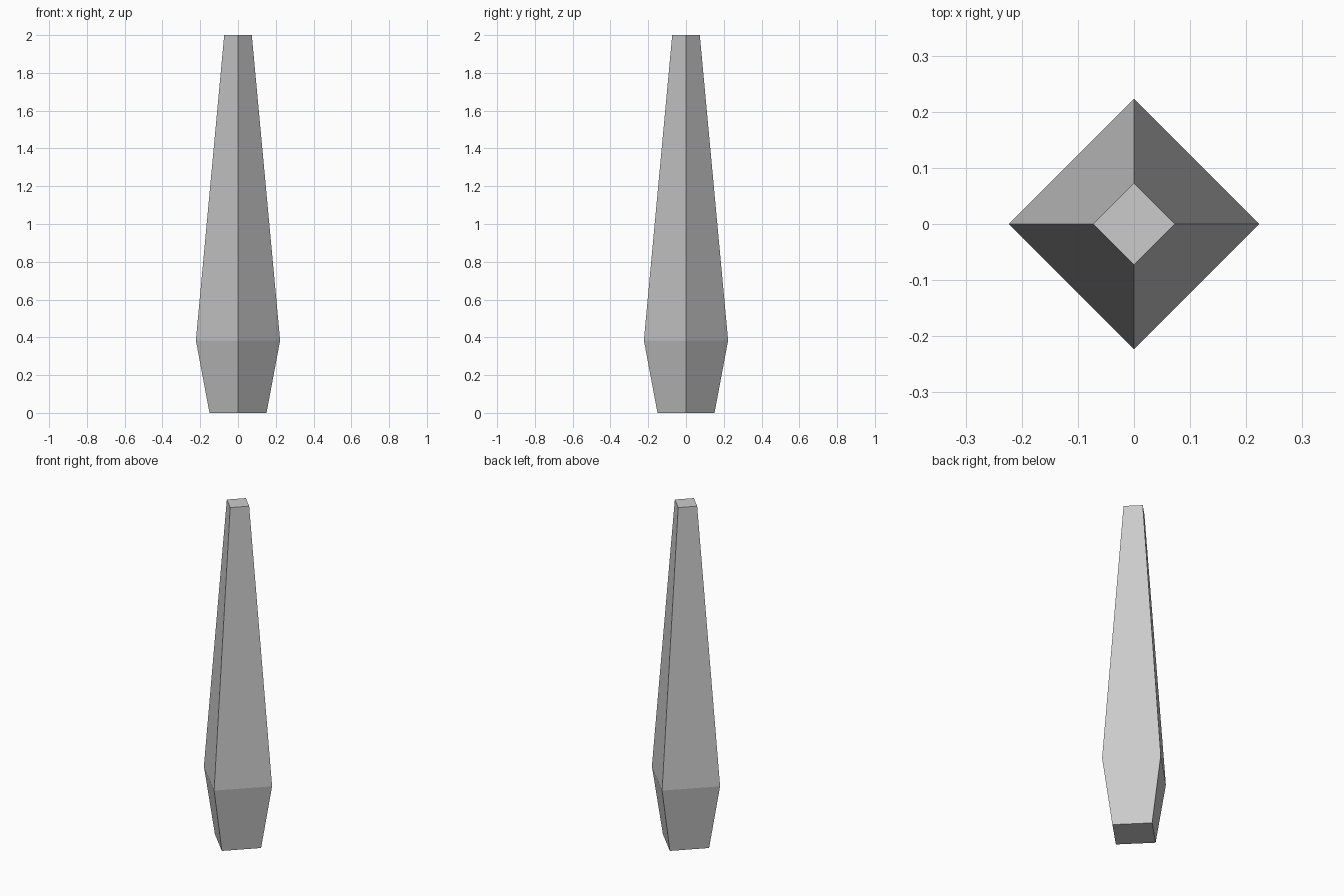
import bpy, bmesh
from math import cos, sin, pi

if "Cube" in bpy.data.objects:
    bpy.data.objects.remove(bpy.data.objects["Cube"])

# Tapered four-sided spike: (radius to corner, height) profile
profile = [(0.151, 0.0), (0.223, 0.384), (0.073, 2.0)]
SIDES = 4

bm = bmesh.new()
rings = [[bm.verts.new((r * cos(2 * pi * i / SIDES), r * sin(2 * pi * i / SIDES), z))
          for i in range(SIDES)] for r, z in profile]

# Side faces between neighbouring rings
for low, high in zip(rings, rings[1:]):
    for i in range(SIDES):
        j = (i + 1) % SIDES
        bm.faces.new((low[i], low[j], high[j], high[i]))

# Flat caps at the base and tip
bm.faces.new(rings[0][::-1])
bm.faces.new(rings[-1])

mesh = bpy.data.meshes.new("tapered_spike")
bm.to_mesh(mesh)
bm.free()
bpy.context.collection.objects.link(bpy.data.objects.new("tapered_spike", mesh))
